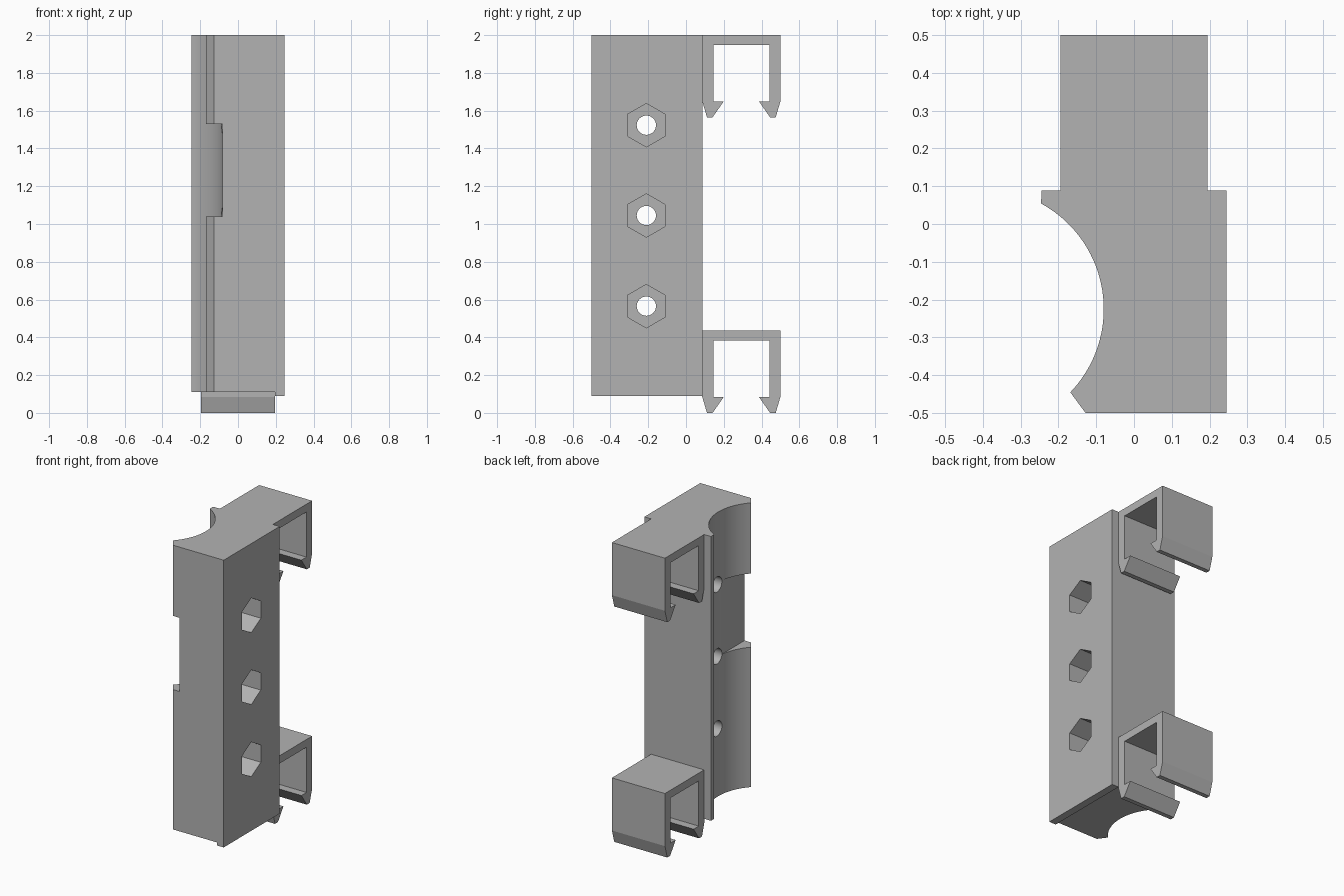
import bpy, bmesh
from math import sin, cos, pi, asin
from mathutils import Vector

cube = bpy.data.objects.get("Cube")
if cube:
    bpy.data.objects.remove(cube, do_unlink=True)

grey = bpy.data.materials.new("plain grey")
grey.use_nodes = True
grey.diffuse_color = (0.45, 0.45, 0.45, 1)
grey.node_tree.nodes["Principled BSDF"].inputs["Base Color"].default_value = (0.45, 0.45, 0.45, 1)


def prism(name, points, sweep):
    """Extrude a closed outline of 3D points along a vector."""
    bm = bmesh.new()
    face = bm.faces.new([bm.verts.new(p) for p in points])
    result = bmesh.ops.extrude_face_region(bm, geom=[face])
    moved = [g for g in result["geom"] if isinstance(g, bmesh.types.BMVert)]
    bmesh.ops.translate(bm, verts=moved, vec=Vector(sweep))
    bmesh.ops.recalc_face_normals(bm, faces=bm.faces)
    mesh = bpy.data.meshes.new(name)
    bm.to_mesh(mesh)
    bm.free()
    mesh.materials.append(grey)
    obj = bpy.data.objects.new(name, mesh)
    bpy.context.collection.objects.link(obj)
    return obj


def box(name, low, high):
    (x0, y0, z0), (x1, y1, z1) = low, high
    outline = [(x0, y0, z0), (x1, y0, z0), (x1, y1, z0), (x0, y1, z0)]
    return prism(name, outline, (0, 0, z1 - z0))


def cut(target, cutter):
    mod = target.modifiers.new("cut", "BOOLEAN")
    mod.operation, mod.solver, mod.object = "DIFFERENCE", "EXACT", cutter
    bpy.context.view_layer.objects.active = target
    bpy.ops.object.modifier_apply(modifier=mod.name)
    bpy.data.objects.remove(cutter, do_unlink=True)


def smooth(obj):
    bpy.ops.object.select_all(action="DESELECT")
    obj.select_set(True)
    bpy.context.view_layer.objects.active = obj
    bpy.ops.object.shade_smooth_by_angle(angle=pi / 6)


# Body: block with a round channel down its left-hand edge
BOTTOM, TOP = 0.11, 2.0
SIDE, BACK = 0.245, 0.088
centre_x, centre_y, radius = -0.398, -0.225, 0.318
start = asin((-0.445 - centre_y) / radius)
end = asin((0.054 - centre_y) / radius)
steps = 40
outline = [(-0.128, -0.5), (SIDE, -0.5), (SIDE, BACK), (-SIDE, BACK)]
for i in range(steps + 1):
    a = end + (start - end) * i / steps
    outline.append((centre_x + radius * cos(a), centre_y + radius * sin(a)))
body = prism("body", [(x, y, BOTTOM) for x, y in outline], (0, 0, TOP - BOTTOM))

# Notch in the front lip of the channel
cut(body, box("notch_cutter", (-0.4, -0.6, 1.04), (-0.081, -0.24, 1.53)))

# Bolt holes with hexagonal nut pockets
HOLE_Y = -0.21
for z in (0.565, 1.045, 1.523):
    for sides, r, x0 in ((6, 0.115, 0.05), (32, 0.051, -0.5)):
        ring = [(x0, HOLE_Y + r * sin(2 * pi * i / sides), z + r * cos(2 * pi * i / sides))
                for i in range(sides)]
        cut(body, prism("hole_cutter", ring, (0.8, 0, 0)))
smooth(body)

# Thin lip under the flat side
box("bottom_lip", (0.195, -0.5, 0.09), (SIDE, BACK, BOTTOM))

# Snap clips on the back, half outline mirrored about the clip centre
CLIP_Y = 0.293
half = [(0.207, 0.435), (0.207, 0.085), (0.182, 0), (0.152, 0),
        (0.094, 0.083), (0.148, 0.083), (0.148, 0.383)]
for name, base in (("lower_clip", 0), ("upper_clip", 1.565)):
    profile = half + [(-y, z) for y, z in reversed(half)]
    prism(name, [(-0.195, CLIP_Y + y, base + z) for y, z in profile], (0.39, 0, 0))
